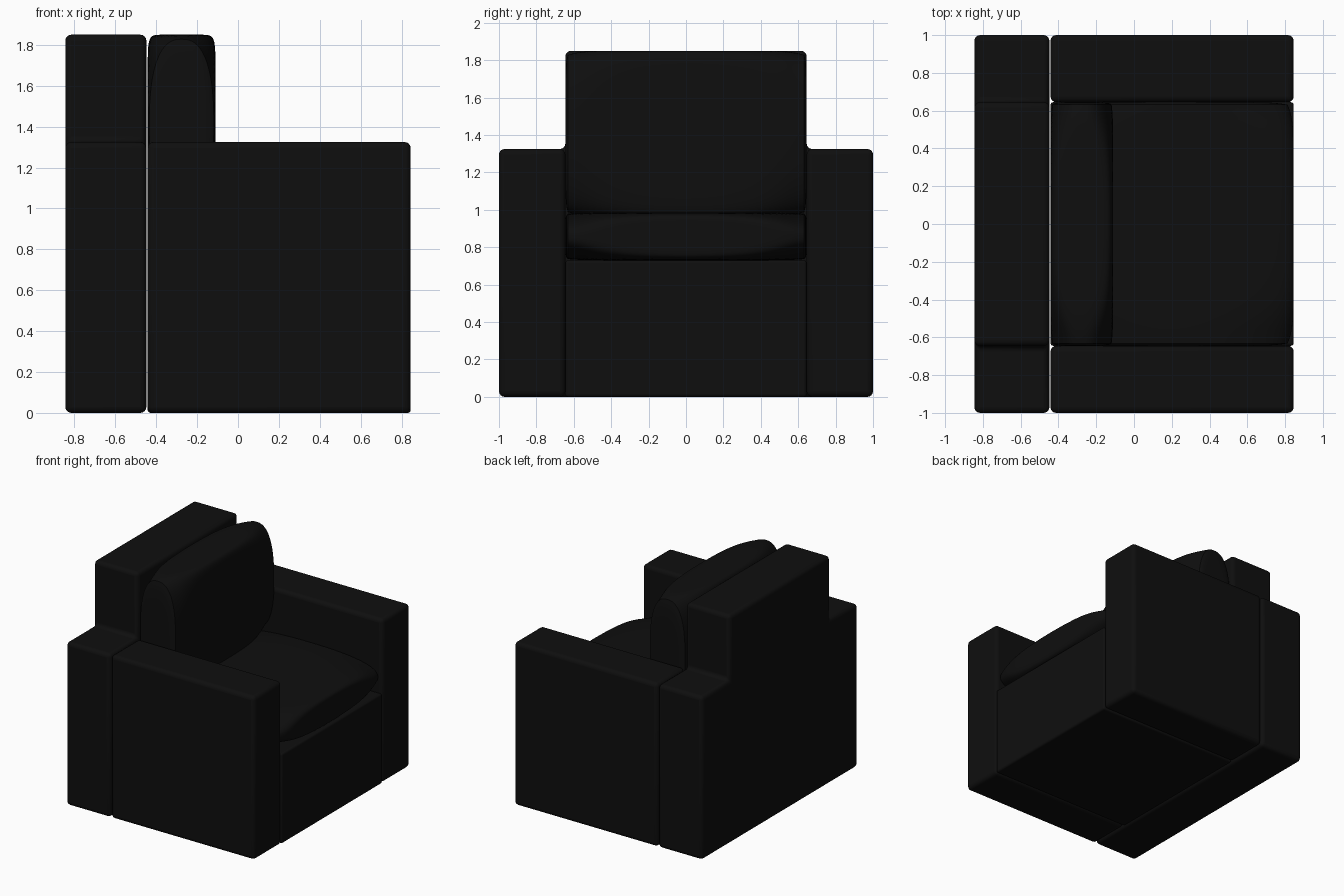
import bpy
import bmesh
import math

old = bpy.data.objects.get("Cube")
if old:
    bpy.data.objects.remove(old, do_unlink=True)

COLOUR = (0.0045, 0.0045, 0.0045, 1)
black = bpy.data.materials.new("black_upholstery")
black.use_nodes = True
black.diffuse_color = COLOUR
black.node_tree.nodes["Principled BSDF"].inputs["Base Color"].default_value = COLOUR


def finish(name, bm, bevel=0):
    """Turn a bmesh into a smooth, optionally bevelled object."""
    bmesh.ops.recalc_face_normals(bm, faces=bm.faces)
    mesh = bpy.data.meshes.new(name)
    bm.to_mesh(mesh)
    bm.free()
    mesh.materials.append(black)
    obj = bpy.data.objects.new(name, mesh)
    bpy.context.collection.objects.link(obj)
    if bevel:
        mod = obj.modifiers.new("rounded_edges", "BEVEL")
        mod.width = bevel
        mod.segments = 4
        mod.limit_method = "ANGLE"
    bpy.ops.object.select_all(action="DESELECT")
    obj.select_set(True)
    bpy.context.view_layer.objects.active = obj
    bpy.ops.object.shade_smooth_by_angle(angle=math.radians(40))
    return obj


def slab(name, outline, x0, x1, bevel=0.03):
    """Extrude a y-z outline from x0 to x1."""
    bm = bmesh.new()
    face = bm.faces.new([bm.verts.new((x0, y, z)) for y, z in outline])
    geom = bmesh.ops.extrude_face_region(bm, geom=[face])["geom"]
    moved = [v for v in geom if isinstance(v, bmesh.types.BMVert)]
    bmesh.ops.translate(bm, verts=moved, vec=(x1 - x0, 0, 0))
    return finish(name, bm, bevel)


def cushion(name, low, high):
    """Puffed pillow: boxy across the middle, elliptical at its y ends."""
    bm = bmesh.new()
    bmesh.ops.create_cube(bm, size=2)
    bmesh.ops.subdivide_edges(bm, edges=bm.edges[:], cuts=31, use_grid_fill=True)
    centre = [(a + b) / 2 for a, b in zip(low, high)]
    half = [(b - a) / 2 for a, b in zip(low, high)]
    for vert in bm.verts:
        u, v, w = vert.co
        m = max(abs(u), abs(w))
        if m > 0:
            n = 2.5 + 9.5 * (1 - v * v) ** 2
            k = m / (abs(u) ** n + abs(w) ** n) ** (1 / n)
            k *= 1 - 0.05 * abs(v) ** 10
            u, w = u * k, w * k
        v *= 1 - 0.02 * m ** 10
        vert.co = [c + h * t for c, h, t in zip(centre, half, (u, v, w))]
    return finish(name, bm)


def rect(y0, y1, z0, z1):
    return [(y0, z0), (y1, z0), (y1, z1), (y0, z1)]


ARM_TOP, BACK_TOP, SEAT_TOP = 1.325, 1.85, 0.73
BACK, SEAM, FRONT = -0.845, -0.445, 0.845
INNER = 0.645

# Stepped backrest, narrower above the arms
half_outline = [(1, 0), (1, ARM_TOP), (INNER, ARM_TOP), (INNER, BACK_TOP)]
outline = half_outline + [(-y, z) for y, z in reversed(half_outline)]
slab("backrest", outline, BACK, SEAM - 0.003)

# Arms and seat base
slab("left_arm", rect(INNER, 1, 0, ARM_TOP), SEAM + 0.003, FRONT)
slab("right_arm", rect(-1, -INNER, 0, ARM_TOP), SEAM + 0.003, FRONT)
slab("seat_base", rect(-INNER, INNER, 0, SEAT_TOP), SEAM + 0.003, FRONT, 0.015)

# Loose cushions
cushion("seat_cushion", (SEAM + 0.003, -INNER, SEAT_TOP), (FRONT, INNER, 0.985))
cushion("back_cushion", (SEAM + 0.003, -INNER, 0.965), (-0.11, INNER, BACK_TOP))
